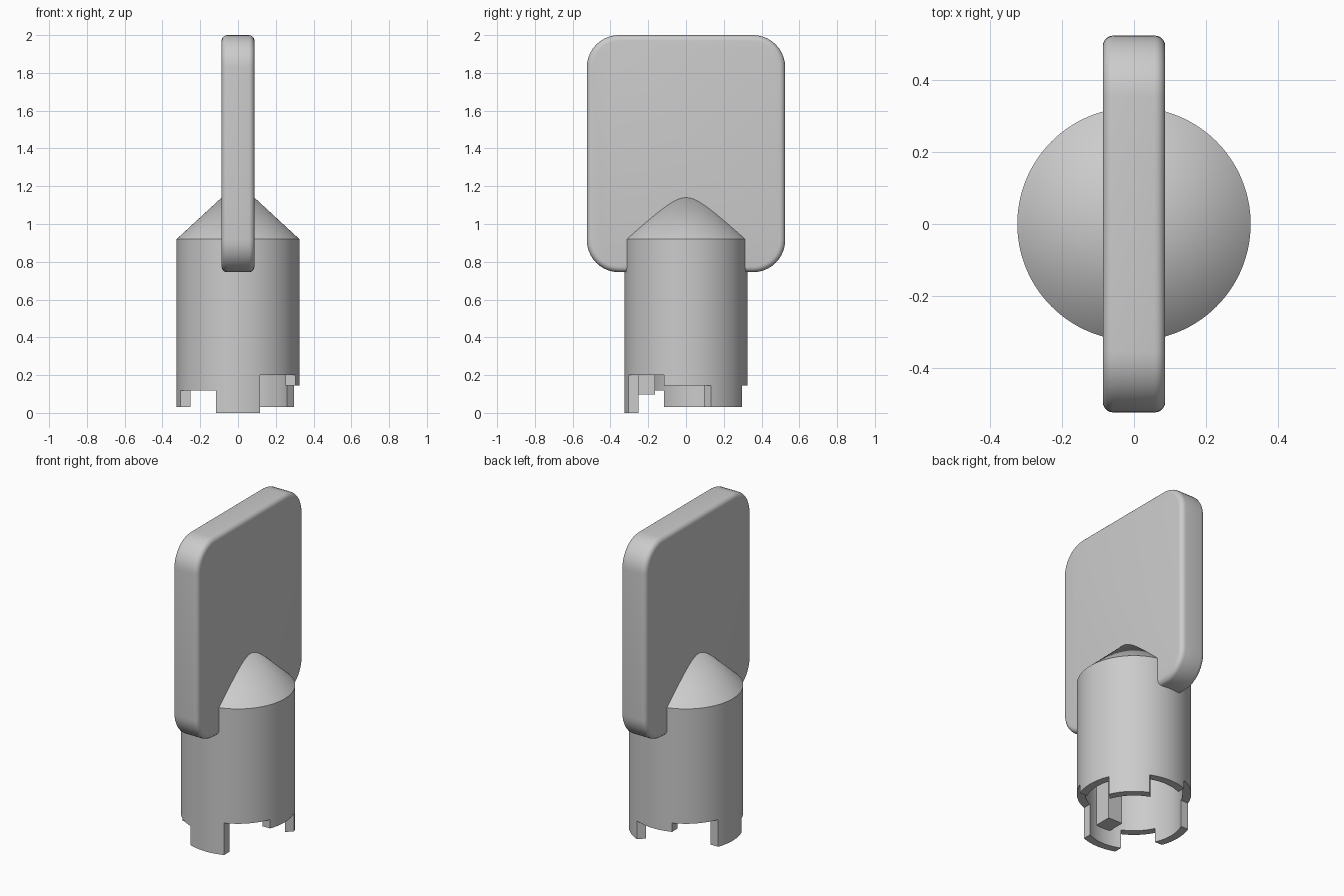
import bpy, bmesh
from math import radians, degrees, asin, cos, sin

old = bpy.data.objects.get("Cube")
if old:
    bpy.data.objects.remove(old, do_unlink=True)

metal = bpy.data.materials.new("plain grey metal")
metal.use_nodes = True
grey = (0.6, 0.6, 0.6, 1)
metal.diffuse_color = grey
metal.node_tree.nodes["Principled BSDF"].inputs["Base Color"].default_value = grey

OUTER, INNER = 0.325, 0.277        # barrel wall radii
HALF = 0.116                       # half width of a tooth
RIM, BORE, SHOULDER, APEX = 0.2, 0.5, 0.92, 1.22
STEPS = 12                         # wall segments per tooth


def finish(bm, name, smooth=True):
    bmesh.ops.remove_doubles(bm, verts=bm.verts, dist=0.0001)
    bmesh.ops.recalc_face_normals(bm, faces=bm.faces)
    mesh = bpy.data.meshes.new(name)
    bm.to_mesh(mesh)
    bm.free()
    mesh.materials.append(metal)
    obj = bpy.data.objects.new(name, mesh)
    bpy.context.collection.objects.link(obj)
    if smooth:
        bpy.ops.object.select_all(action='DESELECT')
        obj.select_set(True)
        bpy.context.view_layer.objects.active = obj
        bpy.ops.object.shade_smooth_by_angle(angle=radians(30))
    return obj


def box(bm, lo, hi):
    verts = bmesh.ops.create_cube(bm, size=1)["verts"]
    for v in verts:
        v.co = [(a + b) / 2 + c * (b - a) for a, b, c in zip(lo, hi, v.co)]


# Barrel: eight sectors, each with its own tooth height, counter-clockwise from the front
heights = [0, RIM, 0.145, 0.03, 0.145, RIM, 0.03, 0.119]
bm = bmesh.new()


def point(radius, angle, z):
    return bm.verts.new((radius * cos(radians(angle)), radius * sin(radians(angle)), z))


def quad(*corners):
    bm.faces.new([point(*c) for c in corners])


def boundary(i):
    """Outer and inner angle of the side between sector i and the next one.
    The longer tooth keeps its straight parallel sides."""
    owner, sign = (i, 1) if heights[i % 8] <= heights[(i + 1) % 8] else (i + 1, -1)
    middle = -90 + 45 * owner
    return [middle + sign * degrees(asin(HALF / r)) for r in (OUTER, INNER)]


for i, low in enumerate(heights):
    start, end = boundary(i - 1), boundary(i)
    cols = [[a + (b - a) * k / STEPS for a, b in zip(start, end)] for k in range(STEPS + 1)]
    for (o0, i0), (o1, i1) in zip(cols, cols[1:]):
        # walls above the rim, shoulder cone and bore ceiling
        quad((OUTER, o0, RIM), (OUTER, o1, RIM), (OUTER, o1, SHOULDER), (OUTER, o0, SHOULDER))
        quad((INNER, i0, RIM), (INNER, i1, RIM), (INNER, i1, BORE), (INNER, i0, BORE))
        bm.faces.new([point(OUTER, o0, SHOULDER), point(OUTER, o1, SHOULDER), point(0, 0, APEX)])
        bm.faces.new([point(INNER, i0, BORE), point(INNER, i1, BORE), point(0, 0, BORE)])
        # tooth walls and underside
        quad((OUTER, o0, low), (OUTER, o1, low), (INNER, i1, low), (INNER, i0, low))
        if low < RIM:
            for r, a, b in ((OUTER, o0, o1), (INNER, i0, i1)):
                quad((r, a, low), (r, b, low), (r, b, RIM), (r, a, RIM))
    # step between this tooth and the next; each side reaches up to the rim seam
    other = heights[(i + 1) % 8]
    o, n = end
    quad((OUTER, o, low), (INNER, n, low), (INNER, n, other), (OUTER, o, other))
finish(bm, "barrel")

# Guide peg on the front inner wall of the bore
bm = bmesh.new()
box(bm, (-0.05, -0.29, 0.098), (0.05, -0.164, BORE + 0.01))
finish(bm, "guide_peg", smooth=False)

# Handle plate: big rounded corners, then a small rounded rim
bm = bmesh.new()
box(bm, (-0.087, -0.525, 0.745), (0.087, 0.525, 2.0))
corners = [e for e in bm.edges if abs(e.verts[0].co.x - e.verts[1].co.x) > 0.1]
bmesh.ops.bevel(bm, geom=corners, offset=0.17, segments=10, profile=0.5, affect='EDGES')
rim = [e for e in bm.edges if abs(e.verts[0].co.x - e.verts[1].co.x) < 0.001]
bmesh.ops.bevel(bm, geom=rim, offset=0.03, segments=5, profile=0.5, affect='EDGES')
finish(bm, "handle_plate")
